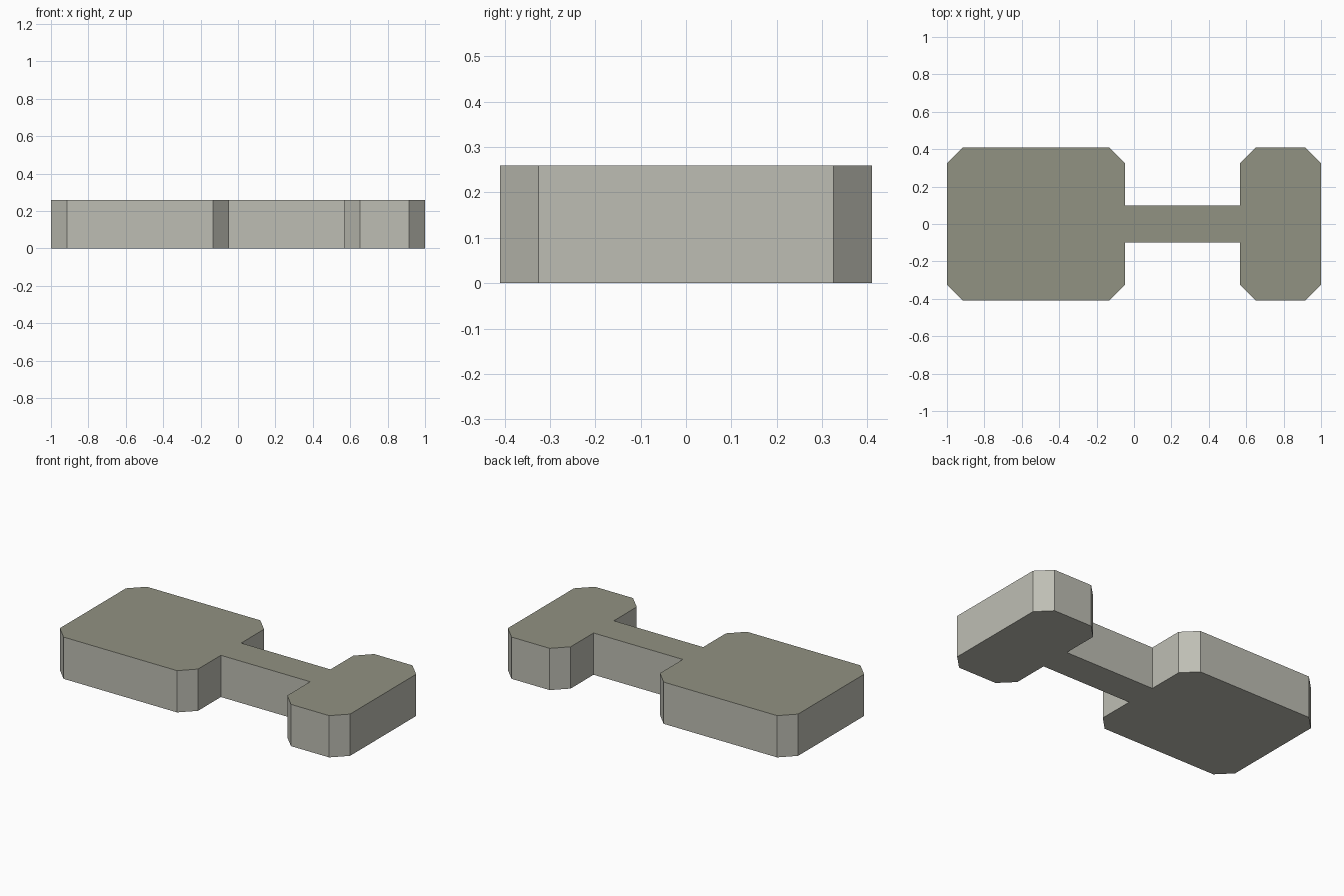
import bpy, bmesh

if "Cube" in bpy.data.objects:
    bpy.data.objects.remove(bpy.data.objects["Cube"])

HEIGHT = 0.26
HALF_WIDTH = 0.41     # half depth of both end blocks
CHAMFER = 0.085       # cut on every block corner
BAR_HALF = 0.10       # half depth of the connecting bar


def material(name, rgb):
    m = bpy.data.materials.new(name)
    m.diffuse_color = (*rgb, 1.0)
    m.use_nodes = True
    m.node_tree.nodes["Principled BSDF"].inputs["Base Color"].default_value = m.diffuse_color
    return m


side_mat = material("light warm grey", (0.515, 0.515, 0.456))
top_mat = material("olive grey", (0.283, 0.287, 0.223))


def block_edge(x0, x1):
    """Upper outline of a chamfered block, left to right."""
    w, c = HALF_WIDTH, CHAMFER
    return [(x0, w - c), (x0 + c, w), (x1 - c, w), (x1, w - c)]


# Back half of the outline: large block, bar, small block
back = (block_edge(-1.0, -0.048)
        + [(-0.048, BAR_HALF), (0.567, BAR_HALF)]
        + block_edge(0.567, 1.0))
# Mirror it for the front half
outline = back + [(x, -y) for x, y in reversed(back)]

# Extrude the outline into a solid
bm = bmesh.new()
base = bm.faces.new([bm.verts.new((x, y, 0)) for x, y in outline])
result = bmesh.ops.extrude_face_region(bm, geom=[base], use_keep_orig=True)
for v in result["geom"]:
    if isinstance(v, bmesh.types.BMVert):
        v.co.z = HEIGHT
bmesh.ops.recalc_face_normals(bm, faces=bm.faces[:])

# Upward faces are olive, sides and underside light grey
for f in bm.faces:
    f.material_index = 1 if f.normal.z > 0.5 else 0

mesh = bpy.data.meshes.new("joined_blocks")
bm.to_mesh(mesh)
bm.free()
mesh.materials.append(side_mat)
mesh.materials.append(top_mat)
obj = bpy.data.objects.new("joined_blocks", mesh)
bpy.context.collection.objects.link(obj)
